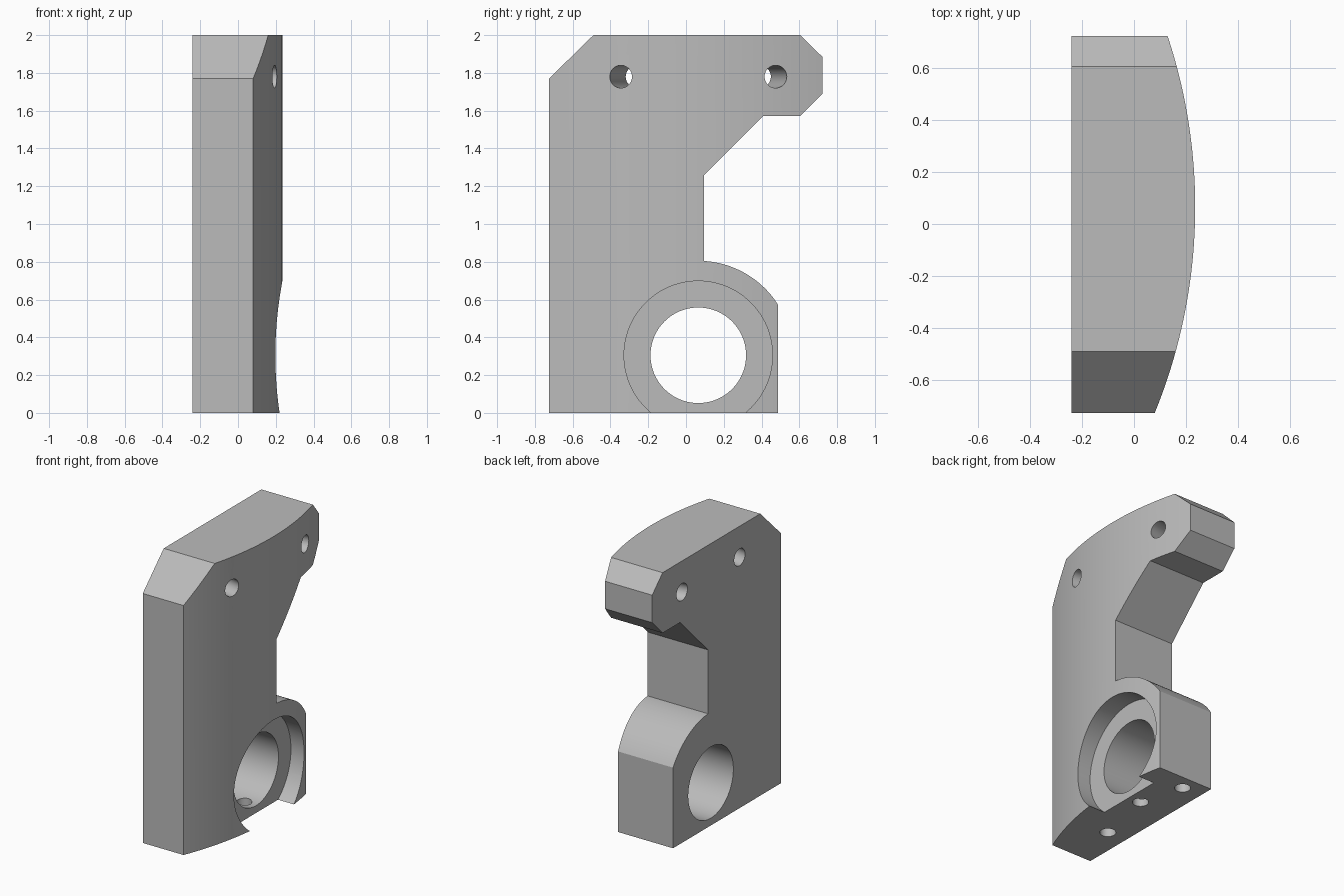
import bpy
import math
from mathutils import Vector

if "Cube" in bpy.data.objects:
    bpy.data.objects.remove(bpy.data.objects["Cube"], do_unlink=True)

BACK_X = -0.24                  # flat side
BORE_Y, BORE_Z = 0.065, 0.305   # main bore centre
CURVE_X, CURVE_R = -1.855, 2.09  # axis and radius of the curved side


def select_only(obj):
    bpy.ops.object.select_all(action="DESELECT")
    obj.select_set(True)
    bpy.context.view_layer.objects.active = obj


def rod(name, start, end, radius, sides=64):
    """Cylinder running between two points."""
    start, end = Vector(start), Vector(end)
    axis = end - start
    bpy.ops.mesh.primitive_cylinder_add(
        vertices=sides, radius=radius, depth=axis.length,
        location=(start + end) / 2,
        rotation=axis.to_track_quat("Z", "Y").to_euler())
    obj = bpy.context.object
    obj.name = name
    obj.hide_render = True
    return obj


def carve(target, cutter, operation="DIFFERENCE"):
    """Apply a boolean and discard the cutter."""
    select_only(target)
    mod = target.modifiers.new("carve", "BOOLEAN")
    mod.operation, mod.solver, mod.object = operation, "EXACT", cutter
    bpy.ops.object.modifier_apply(modifier=mod.name)
    bpy.data.objects.remove(cutter, do_unlink=True)


# Side profile (y, z) with a rounded shoulder around the bore
profile = [(-0.725, 0), (-0.725, 1.77), (-0.49, 2), (0.605, 2), (0.722, 1.885),
           (0.722, 1.69), (0.605, 1.572), (0.41, 1.572), (0.095, 1.257)]
shoulder_r = 0.5
a0, a1 = math.acos(0.03 / shoulder_r), math.acos(0.423 / shoulder_r)
for i in range(25):
    a = a0 + (a1 - a0) * i / 24
    profile.append((BORE_Y + shoulder_r * math.cos(a),
                    BORE_Z + shoulder_r * math.sin(a)))
profile.append((0.488, 0))

# Extruded plate
n = len(profile)
verts = [(x, y, z) for x in (BACK_X, 0.3) for y, z in profile]
faces = [tuple(range(n))[::-1], tuple(range(n, 2 * n))]
faces += [(i, (i + 1) % n, n + (i + 1) % n, n + i) for i in range(n)]
mesh = bpy.data.meshes.new("bracket_body")
mesh.from_pydata(verts, [], faces)
body = bpy.data.objects.new("bracket_body", mesh)
bpy.context.collection.objects.link(body)
select_only(body)
bpy.ops.object.mode_set(mode="EDIT")
bpy.ops.mesh.select_all(action="SELECT")
bpy.ops.mesh.normals_make_consistent(inside=False)
bpy.ops.object.mode_set(mode="OBJECT")

# Curved outer side
carve(body, rod("curve_cutter", (CURVE_X, BORE_Y, -1), (CURVE_X, BORE_Y, 3),
                CURVE_R, 360), "INTERSECT")

# Main bore and counterbore
carve(body, rod("bore_cutter", (-0.5, BORE_Y, BORE_Z), (0.5, BORE_Y, BORE_Z), 0.253, 96))
carve(body, rod("counterbore_cutter", (0.095, BORE_Y, BORE_Z), (0.5, BORE_Y, BORE_Z), 0.393, 96))

# Upper pair of holes, square to the curved side
for side in (-1, 1):
    slope = side * 0.41 / 2.05
    ends = [(x, BORE_Y + slope * (x - CURVE_X), 1.78) for x in (-0.5, 0.5)]
    carve(body, rod("upper_hole_cutter", *ends, 0.06, 48))

# Holes in the underside; the middle one opens into the bore
for x, y, depth in ((-0.09, -0.37, 0.4), (0, BORE_Y, 0.2), (-0.09, 0.38, 0.4)):
    carve(body, rod("base_hole_cutter", (x, y, -0.2), (x, y, depth), 0.052, 48))

# Plain grey finish
grey = bpy.data.materials.new("plain_grey")
grey.use_nodes = True
colour = (0.5, 0.5, 0.5, 1)
grey.diffuse_color = colour
grey.node_tree.nodes["Principled BSDF"].inputs["Base Color"].default_value = colour
body.data.materials.clear()
body.data.materials.append(grey)
for poly in body.data.polygons:
    poly.material_index = 0

select_only(body)
bpy.ops.object.shade_smooth_by_angle(angle=math.radians(25))
